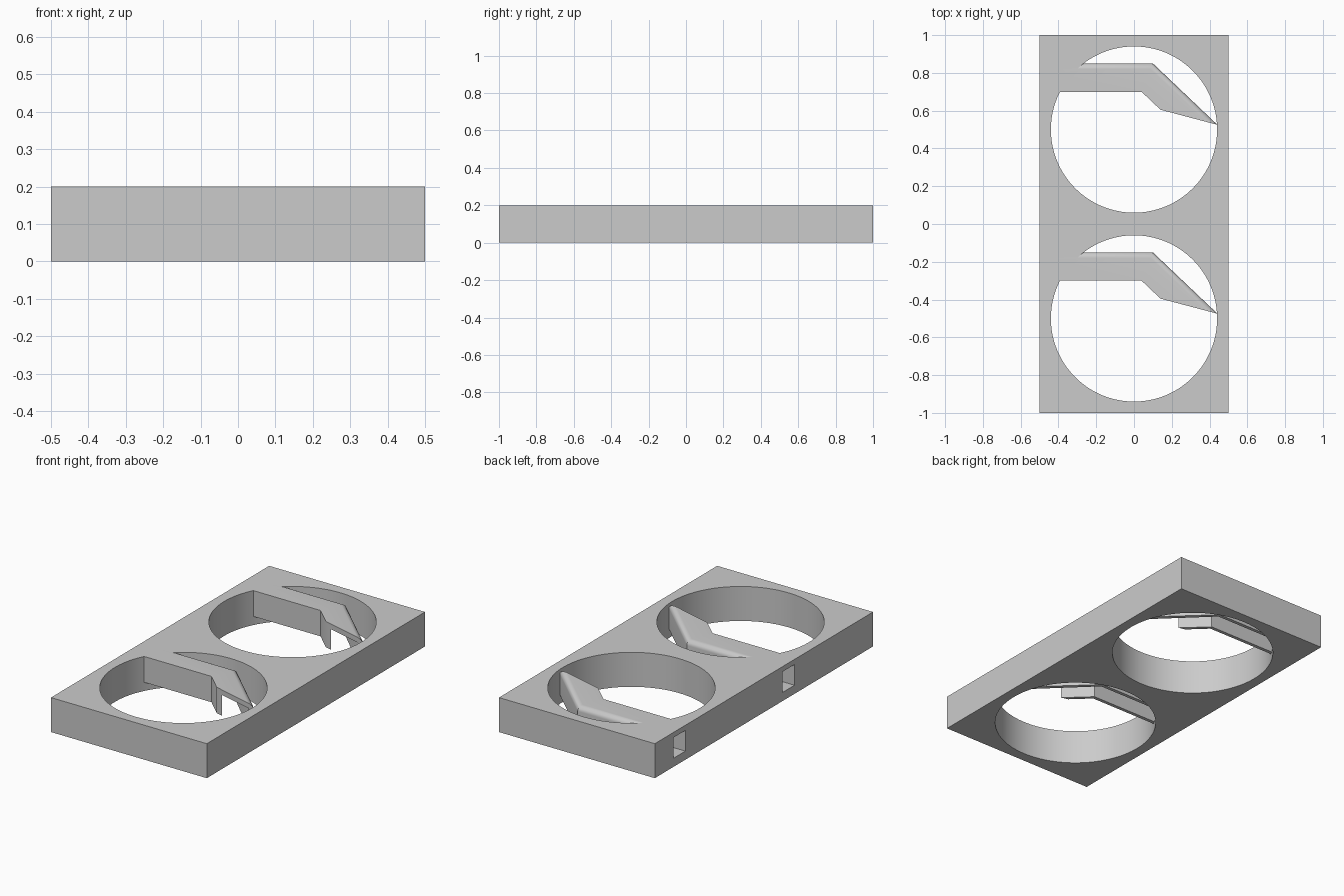
import bpy, bmesh, math

if "Cube" in bpy.data.objects:
    bpy.data.objects.remove(bpy.data.objects["Cube"])

R, H = 0.44, 0.2            # bore radius, plate height


def add_object(name, bm):
    mesh = bpy.data.meshes.new(name)
    bmesh.ops.recalc_face_normals(bm, faces=bm.faces)
    bm.to_mesh(mesh)
    bm.free()
    ob = bpy.data.objects.new(name, mesh)
    bpy.context.collection.objects.link(ob)
    return ob


def prism(name, pts, z0, z1, round_edges=(), radius=0.0):
    """Extrude an outline; optionally round the top edges starting at given indices."""
    bm = bmesh.new()
    low = [bm.verts.new((x, y, z0)) for x, y in pts]
    top = [bm.verts.new((x, y, z1)) for x, y in pts]
    n = len(pts)
    bm.faces.new(low[::-1])
    bm.faces.new(top)
    for i in range(n):
        j = (i + 1) % n
        bm.faces.new((low[i], low[j], top[j], top[i]))
    if round_edges:
        edges = [bm.edges.get((top[i], top[(i + 1) % n])) for i in round_edges]
        bmesh.ops.bevel(bm, geom=edges, offset=radius, segments=8, profile=0.5,
                        affect='EDGES', clamp_overlap=True)
    return add_object(name, bm)


def combine(target, other, op):
    """Apply an exact boolean and discard the helper."""
    mod = target.modifiers.new("bool", 'BOOLEAN')
    mod.operation, mod.object, mod.solver = op, other, 'EXACT'
    other.hide_render = True
    bpy.context.view_layer.objects.active = target
    bpy.ops.object.modifier_apply(modifier=mod.name)
    bpy.data.objects.remove(other, do_unlink=True)


def shifted(pts, cy):
    return [(x, y + cy) for x, y in pts]


# Base plate
plate = prism("plate", [(-0.5, -1), (0.5, -1), (0.5, 1), (-0.5, 1)], 0, H)

# Outlines relative to each bore centre
circle = [(R * math.cos(a), R * math.sin(a))
          for a in (2 * math.pi * i / 128 for i in range(128))]
arm_outline = [(-0.46, 0.20), (0.04, 0.20), (0.14, 0.105),
               (0.442, 0.025), (0.10, 0.35), (-0.46, 0.35)]
channel_outline = [(-0.6, 0.22), (0.048, 0.22), (0.27, 0.01),
                   (0.413, 0.018), (0.092, 0.33), (-0.6, 0.33)]

for cy in (-0.5, 0.5):
    # Round bore through the plate
    combine(plate, prism("bore", shifted(circle, cy), -0.1, 0.3), 'DIFFERENCE')
    # Bent nozzle arm with rounded outer top edge
    arm = prism("nozzle_arm", shifted(arm_outline, cy), 0.05, H, (3, 4), 0.03)
    combine(plate, arm, 'UNION')
    # Channel from the side inlet to the open nozzle end
    combine(plate, prism("channel", shifted(channel_outline, cy), 0.05, 0.17), 'DIFFERENCE')

# Smooth the curved walls, keep the corners crisp
bpy.ops.object.select_all(action='DESELECT')
plate.select_set(True)
bpy.context.view_layer.objects.active = plate
bpy.ops.object.shade_smooth_by_angle(angle=math.radians(30))
